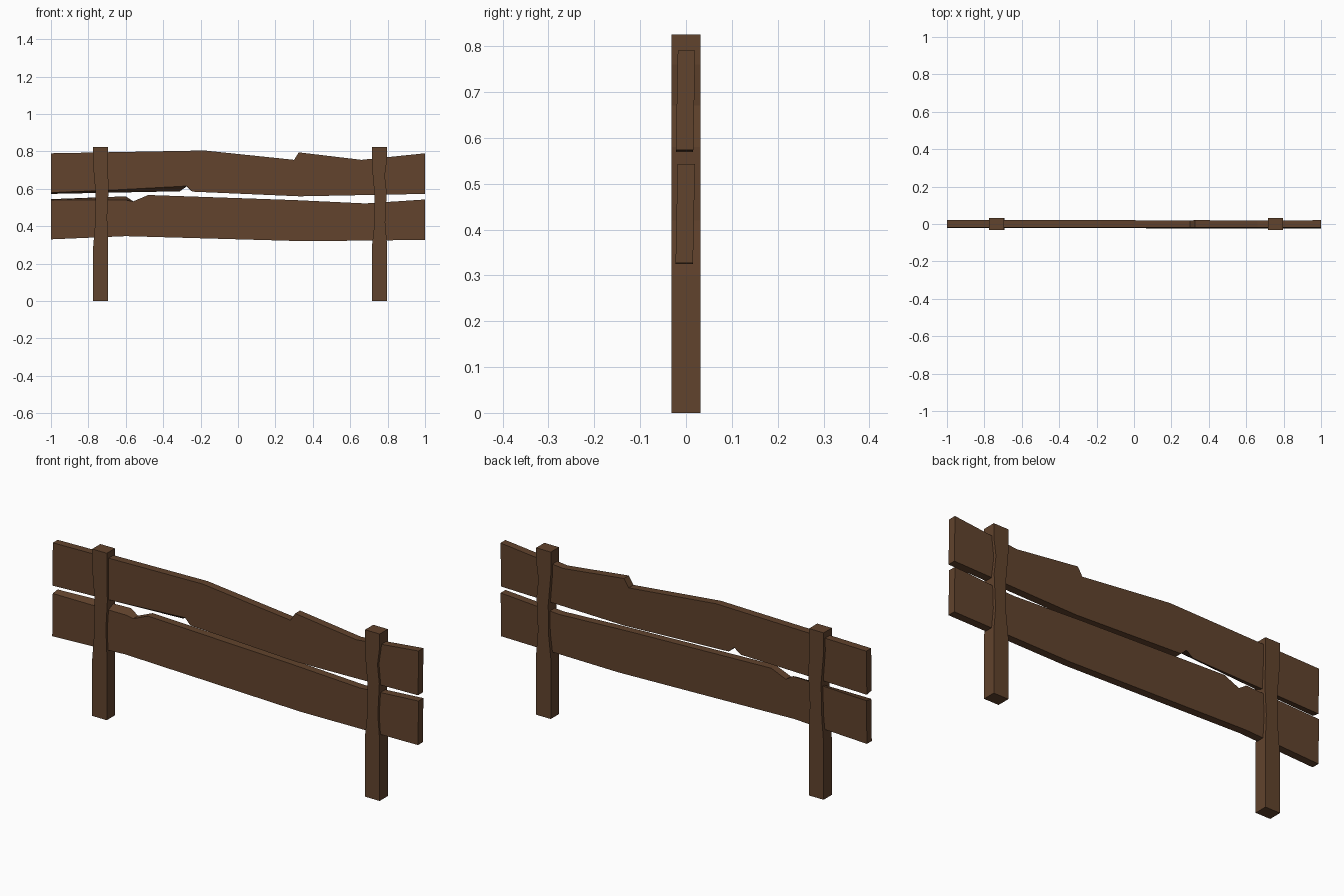
import bpy, bmesh

if "Cube" in bpy.data.objects:
    bpy.data.objects.remove(bpy.data.objects["Cube"])

wood = bpy.data.materials.new("brown_wood")
wood.diffuse_color = (0.12, 0.056, 0.026, 1)
wood.use_nodes = True
wood.node_tree.nodes["Principled BSDF"].inputs["Base Color"].default_value = wood.diffuse_color


def board(name, front, y_front, y_back, back=None, lean=0.0):
    """Solid between a front and a back outline in x/z, leaning in y with height."""
    back = back or front
    mid = sum(z for _, z in front) / len(front)
    bm = bmesh.new()
    f = [bm.verts.new((x, y_front + lean * (z - mid), z)) for x, z in front]
    b = [bm.verts.new((x, y_back + lean * (z - mid), z)) for x, z in back]
    bm.faces.new(f)
    bm.faces.new(b[::-1])
    n = len(f)
    for i in range(n):
        j = (i + 1) % n
        bm.faces.new((f[j], f[i], b[i], b[j]))
    bmesh.ops.recalc_face_normals(bm, faces=bm.faces)
    mesh = bpy.data.meshes.new(name)
    bm.to_mesh(mesh)
    bm.free()
    mesh.materials.append(wood)
    ob = bpy.data.objects.new(name, mesh)
    bpy.context.collection.objects.link(ob)
    return ob


# Upper rail: stepped top edge, chipped lower edge with a bevelled underside
upper_top = [(1, 0.79), (0.66, 0.755), (0.325, 0.795), (0.3, 0.755),
             (-0.18, 0.805), (-1, 0.79)]
upper_right = [(-0.245, 0.585), (0.33, 0.56), (1, 0.573)]
board("upper_rail",
      upper_top + [(-1, 0.58), (-0.7, 0.592), (-0.275, 0.615)] + upper_right,
      -0.02, 0.018,
      upper_top + [(-1, 0.573), (-0.31, 0.587), (-0.275, 0.613)] + upper_right,
      lean=0.02)

# Lower rail: chipped top edge
lower_bottom = [(-1, 0.33), (-0.6, 0.347), (0.36, 0.32), (1, 0.327)]
lower_right = [(1, 0.543), (0.68, 0.522), (0.3, 0.54), (-0.48, 0.567),
               (-0.56, 0.533)]
board("lower_rail",
      lower_right + [(-0.6, 0.54), (-1, 0.54)] + lower_bottom,
      -0.02, 0.018,
      lower_right + [(-0.6, 0.56), (-1, 0.545)] + lower_bottom,
      lean=0.02)

# Posts with worn, slightly pinched sides
board("left_post",
      [(-0.775, 0), (-0.695, 0), (-0.695, 0.33), (-0.70, 0.45), (-0.692, 0.59),
       (-0.695, 0.70), (-0.695, 0.825), (-0.775, 0.825), (-0.775, 0.73),
       (-0.761, 0.57), (-0.765, 0.40), (-0.775, 0.28)],
      -0.032, 0.032)
board("right_post",
      [(0.717, 0), (0.797, 0), (0.797, 0.30), (0.787, 0.42), (0.795, 0.58),
       (0.785, 0.67), (0.797, 0.76), (0.797, 0.825), (0.717, 0.825),
       (0.717, 0.71), (0.731, 0.56), (0.73, 0.42), (0.717, 0.30)],
      -0.032, 0.032)
